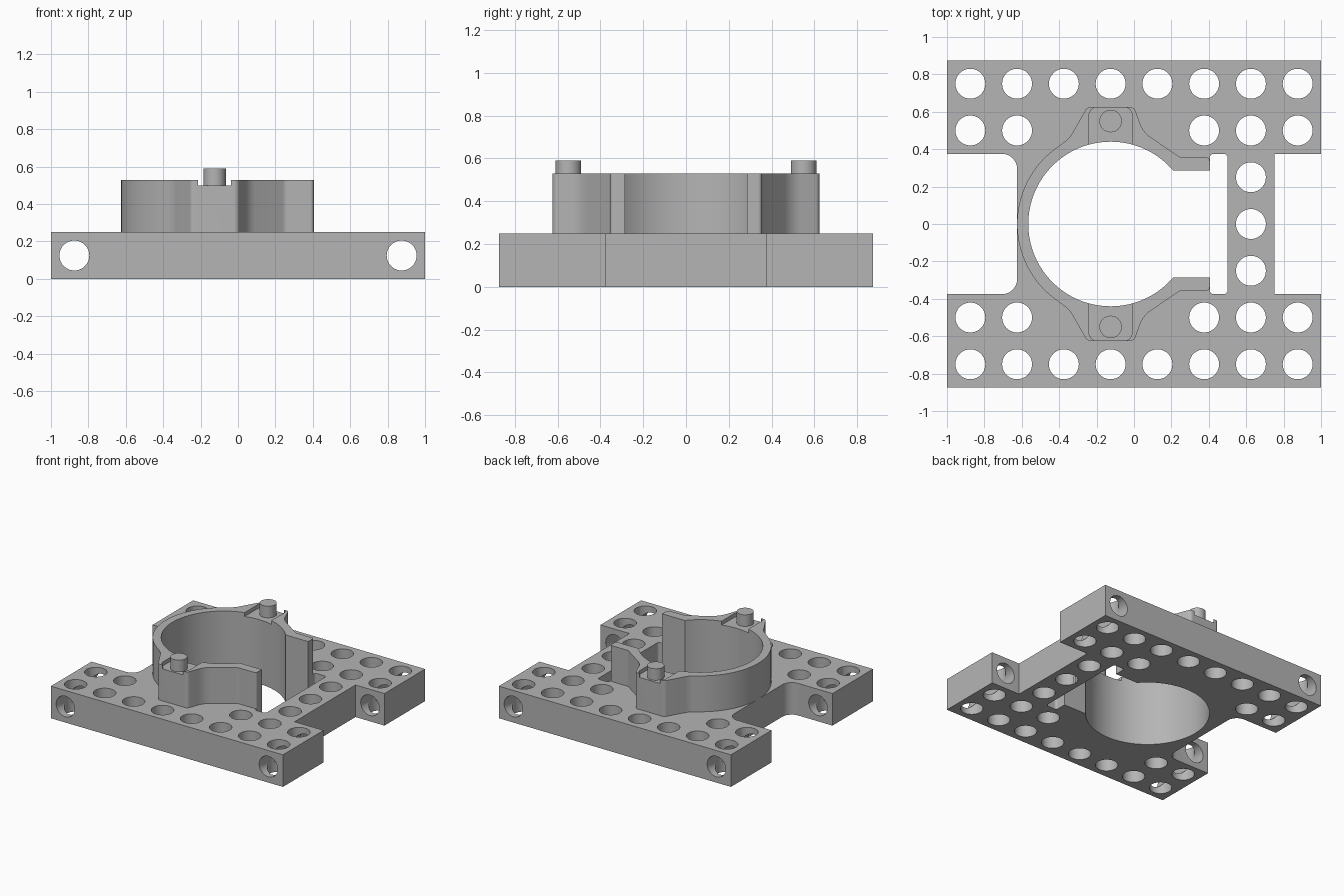
import bpy, bmesh
from math import sin, cos, pi, asin, atan2
from mathutils import Vector

if "Cube" in bpy.data.objects:
    bpy.data.objects.remove(bpy.data.objects["Cube"], do_unlink=True)

grey = bpy.data.materials.new("plain grey")
grey.use_nodes = True
grey.diffuse_color = (0.46, 0.46, 0.46, 1)
grey.node_tree.nodes["Principled BSDF"].inputs["Base Color"].default_value = (0.46, 0.46, 0.46, 1)

CX = -0.125            # axis of the round clamp
PLATE, TOP, FLOOR, PIN = 0.25, 0.53, 0.50, 0.59
PITCH, HOLE = 0.25, 0.08


def rounded(corners, steps=8):
    """Path through (x, y, radius) corners, each rounded by its radius."""
    path = []
    for i, (x, y, r) in enumerate(corners):
        p = Vector((x, y))
        if r == 0 or i in (0, len(corners) - 1):
            path.append((x, y))
            continue
        a = (Vector(corners[i - 1][:2]) - p).normalized()
        b = (Vector(corners[i + 1][:2]) - p).normalized()
        half = a.angle(b) / 2
        centre = p + (a + b).normalized() * (r / sin(half))
        along = r * cos(half) / sin(half)
        s, e = p + a * along - centre, p + b * along - centre
        start = atan2(s.y, s.x)
        turn = (atan2(e.y, e.x) - start + pi) % (2 * pi) - pi
        for k in range(steps + 1):
            t = start + turn * k / steps
            path.append((centre.x + r * cos(t), centre.y + r * sin(t)))
    return path


def arc(radius, start, end, n):
    return [(CX + radius * cos(start + (end - start) * k / n),
             radius * sin(start + (end - start) * k / n)) for k in range(n + 1)]


def mirrored(half):
    """Close a half outline by mirroring it across y = 0."""
    return half + [(x, -y) for x, y in reversed(half) if abs(y) > 1e-6]


def finish(name, bm):
    bmesh.ops.recalc_face_normals(bm, faces=bm.faces)
    mesh = bpy.data.meshes.new(name)
    bm.to_mesh(mesh)
    bm.free()
    mesh.materials.append(grey)
    obj = bpy.data.objects.new(name, mesh)
    bpy.context.collection.objects.link(obj)
    return obj


def prism(name, outlines, z0, z1):
    bm = bmesh.new()
    for outline in outlines:
        face = bm.faces.new([bm.verts.new((x, y, z0)) for x, y in outline])
        new = bmesh.ops.extrude_face_region(bm, geom=[face])["geom"]
        verts = [v for v in new if isinstance(v, bmesh.types.BMVert)]
        bmesh.ops.translate(bm, verts=verts, vec=(0, 0, z1 - z0))
    return finish(name, bm)


def circle(x, y, r, n=40):
    return [(x + r * cos(2 * pi * k / n), y + r * sin(2 * pi * k / n)) for k in range(n)]


def cut(obj, cutters):
    for c in cutters:
        mod = obj.modifiers.new("cut", "BOOLEAN")
        mod.operation, mod.solver, mod.object = "DIFFERENCE", "EXACT", c
    bpy.context.view_layer.update()
    graph = bpy.context.evaluated_depsgraph_get()
    mesh = bpy.data.meshes.new_from_object(obj.evaluated_get(graph))
    obj.modifiers.clear()
    obj.data = mesh
    for c in cutters:
        bpy.data.objects.remove(c, do_unlink=True)


def smooth(obj):
    bpy.ops.object.select_all(action="DESELECT")
    obj.select_set(True)
    bpy.context.view_layer.objects.active = obj
    bpy.ops.object.shade_smooth_by_angle(angle=pi / 6)


# Inner bore, shared by plate and clamp
BORE, ARM = 0.44, 0.285
bore = arc(BORE, pi, asin(ARM / BORE), 48)

# Base plate with a notch on each side
plate = prism("base_plate", [mirrored(rounded([
    (-0.625, 0, 0), (-0.625, 0.375, 0.08), (-1, 0.375, 0), (-1, 0.875, 0),
    (1, 0.875, 0), (1, 0.375, 0), (0.75, 0.375, 0), (0.75, 0, 0)]))], 0, PLATE)

# Bore and slot opening through the plate
opening = prism("opening_cutter", [mirrored(bore + rounded([
    (0.405, ARM, 0), (0.405, 0.375, 0.02), (0.5, 0.375, 0.02), (0.5, 0, 0)]))], -0.1, 0.4)

# Vertical hole grid
spots = [(0.625, 0)]
for side in (-1, 1):
    spots += [(-0.875 + PITCH * i, side * 0.75) for i in range(8)]
    spots += [(-0.875 + PITCH * i, side * 0.5) for i in (0, 1, 5, 6, 7)]
    spots.append((0.625, side * PITCH))
holes = prism("hole_cutter", [circle(x, y, HOLE) for x, y in spots], -0.1, 0.4)

# Long horizontal holes running front to back
cross = prism("cross_hole_cutter", [circle(x, 0.125, HOLE) for x in (-0.875, 0.875)], -1, 1)
cross.rotation_euler.x = pi / 2
cut(plate, [opening, holes, cross])
smooth(plate)

# C-shaped clamp with two bosses and two straight arms
outer = arc(0.5, pi, pi - asin(0.8), 24) + rounded([
    (-0.425, 0.4, 0), (-0.345, 0.46, 0.12), (-0.25, 0.625, 0.03), (0, 0.625, 0.03),
    (0.05, 0.49, 0.15), (0.25, 0.355, 0.04), (0.405, 0.355, 0.018), (0.405, ARM, 0)])[1:]
inner = bore[::-1]
half = outer + inner
half[0], half[-1] = (CX - 0.5, 0), (CX - BORE, 0)
other = [(x, -y) for x, y in inner[::-1][1:]] + [(x, -y) for x, y in outer[::-1][:-1]]
clamp = prism("clamp_ring", [half + other], PLATE, TOP)

# Shallow pockets on the bosses, open to the bore and the outside
pockets = []
for side in (-1, 1):
    pts = [(0.115, 0.3), (0.115, 0.59), (0.105, 0.61), (0.088, 0.622), (0.088, 0.7)]
    pockets.append([(CX + x, side * y) for x, y in pts]
                   + [(CX - x, side * y) for x, y in reversed(pts)])
cut(clamp, [prism("pocket_cutter", pockets, FLOOR, 0.7)])
smooth(clamp)

# Locating pins
for name, y in (("front_pin", -0.55), ("back_pin", 0.55)):
    smooth(prism(name, [circle(CX, y, 0.06, 32)], FLOOR, PIN))
